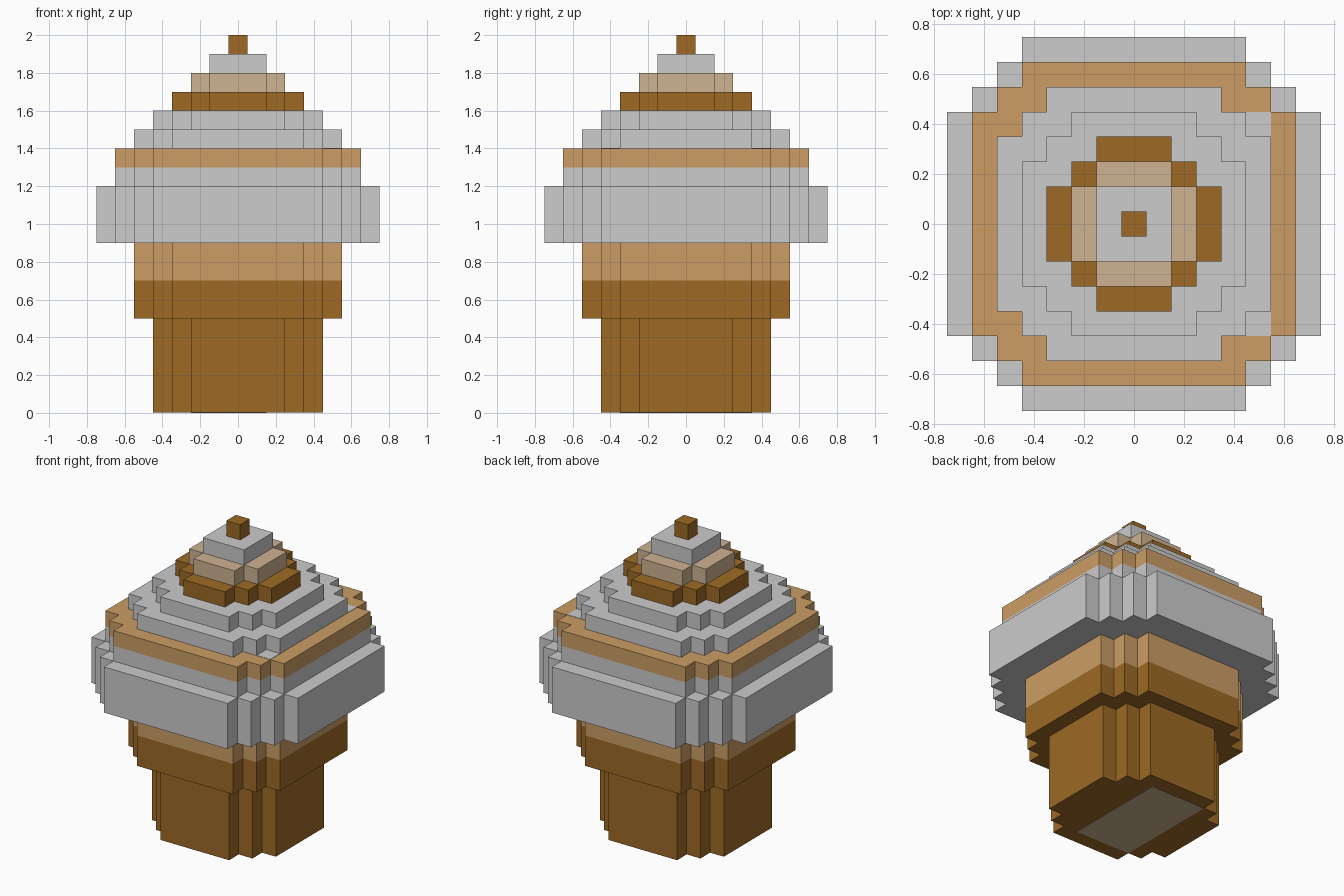
import bpy
import bmesh

cube = bpy.data.objects.get("Cube")
if cube:
    bpy.data.objects.remove(cube, do_unlink=True)

STEP = 0.1  # size of one block


def linear(c):
    c /= 255
    return c / 12.92 if c <= 0.04045 else ((c + 0.055) / 1.055) ** 2.4


def material(name, rgb):
    mat = bpy.data.materials.new(name)
    colour = (*[linear(c) for c in rgb], 1)
    mat.diffuse_color = colour
    mat.use_nodes = True
    mat.node_tree.nodes["Principled BSDF"].inputs["Base Color"].default_value = colour
    return mat


GREY = material("icing grey", (204, 204, 204))
BROWN = material("cake brown", (157, 106, 37))
TAN = material("caramel tan", (204, 158, 101))
BEIGE = material("pale beige", (206, 179, 147))


def prism(name, outline, heights, mats):
    """Extrude an outline through the heights, one material per band."""
    bm = bmesh.new()
    rings = [[bm.verts.new((x, y, z)) for x, y in outline] for z in heights]
    n = len(outline)
    bm.faces.new(rings[0][::-1]).material_index = 0
    bm.faces.new(rings[-1]).material_index = len(mats) - 1
    for band, (low, high) in enumerate(zip(rings, rings[1:])):
        for i in range(n):
            j = (i + 1) % n
            bm.faces.new((low[i], low[j], high[j], high[i])).material_index = band
    mesh = bpy.data.meshes.new(name)
    bm.to_mesh(mesh)
    bm.free()
    for mat in mats:
        mesh.materials.append(mat)
    obj = bpy.data.objects.new(name, mesh)
    bpy.context.collection.objects.link(obj)


def stepped_outline(half, steps):
    """Square of the given half width with staircase corners."""
    side = half - STEP * (steps - 1)
    quarter = []
    for i in range(steps):
        x, y = half - STEP * i, side + STEP * i
        quarter.append((x, y))
        if i < steps - 1:
            quarter.append((x - STEP, y))
    points = []
    for _ in range(4):
        points += quarter
        quarter = [(-y, x) for x, y in quarter]
    return points


def plate(name, x0, x1, y0, y1, z0, z1, mat):
    prism(name, [(x0, y0), (x1, y0), (x1, y1), (x0, y1)], [z0, z1], [mat])


# Tiers from bottom to top: name, half width, corner steps, heights, colours
TIERS = [
    ("cup_base", 0.45, 3, [0.002, 0.5], [BROWN]),
    ("cup_rim", 0.55, 3, [0.5, 0.7, 0.9], [BROWN, TAN]),
    ("icing_brim", 0.75, 4, [0.9, 1.2], [GREY]),
    ("icing_caramel_tier", 0.65, 3, [1.2, 1.3, 1.4], [GREY, TAN]),
    ("icing_lower_tier", 0.55, 3, [1.4, 1.5], [GREY]),
    ("icing_upper_tier", 0.45, 3, [1.5, 1.6], [GREY]),
    ("chocolate_tier", 0.35, 3, [1.6, 1.7], [BROWN]),
    ("beige_tier", 0.25, 2, [1.7, 1.8], [BEIGE]),
    ("icing_peak", 0.15, 1, [1.8, 1.9], [GREY]),
    ("top_block", 0.05, 1, [1.9, 2.0], [BROWN]),
]
for name, half, steps, heights, mats in TIERS:
    prism(name, stepped_outline(half, steps), heights, mats)

# Pale panel under the cup
plate("base_panel", -0.25, 0.15, -0.35, 0.35, 0.0, 0.002, BEIGE)

# Grey squares on two corners of the caramel tier
for name, y in (("front_corner_patch", -0.45), ("back_corner_patch", 0.35)):
    plate(name, 0.45, 0.55, y, y + STEP, 1.4, 1.402, GREY)
